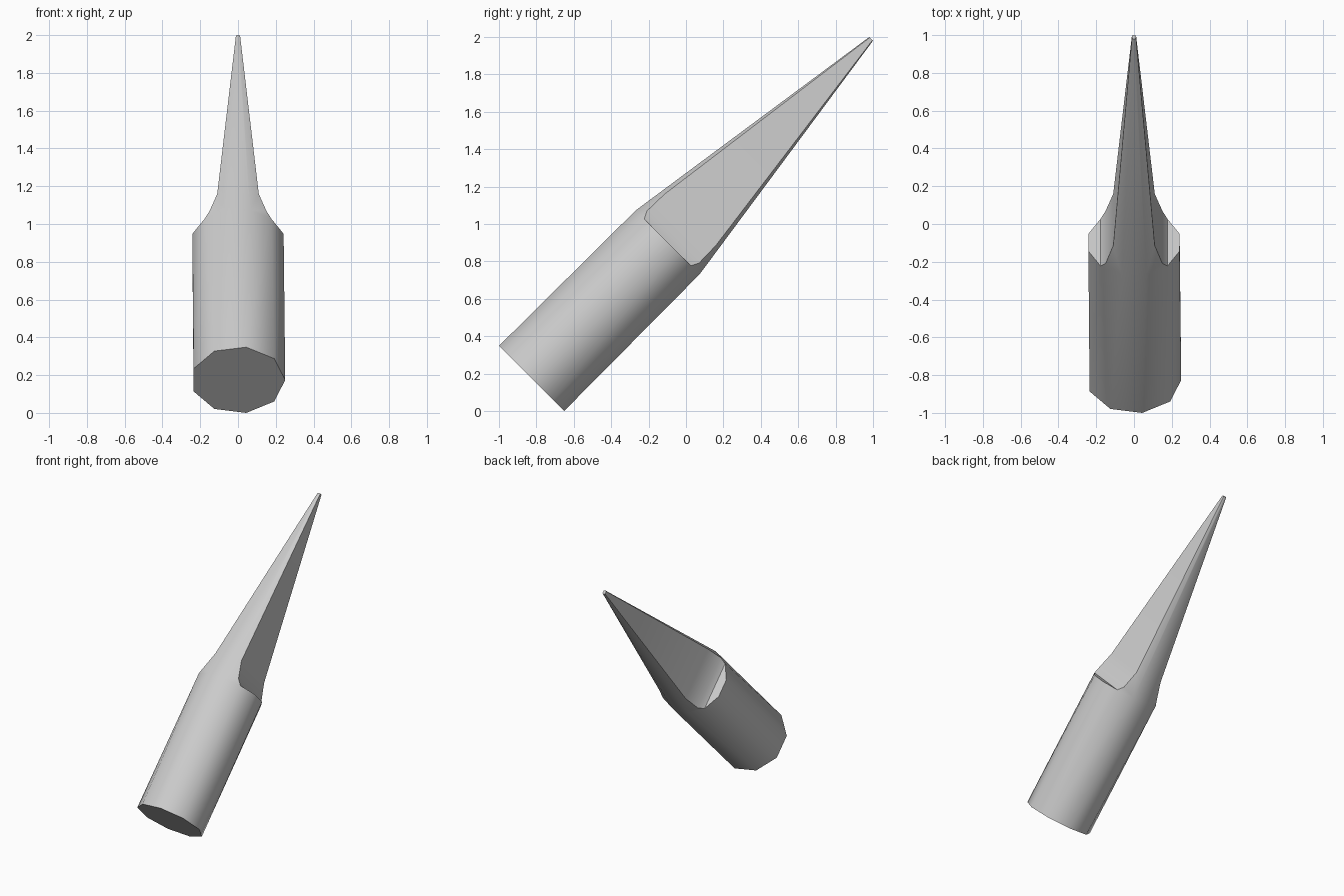
import bpy, bmesh, math
from mathutils import Vector

if "Cube" in bpy.data.objects:
    bpy.data.objects.remove(bpy.data.objects["Cube"])

R, RIM, TIP = 0.25, 1.03, 2.568      # radius, end of shaft and end of spike along the axis
BASE = Vector((0, -0.826, 0.174))
AXIS = Vector((0, 1, 1)).normalized()
UP = Vector((0, -1, 1)).normalized()

bm = bmesh.new()


def vert(x, t, s):
    return bm.verts.new(BASE + Vector((x, 0, 0)) + UP * t + AXIS * s)


def ring(n, start, s):
    out = []
    for i in range(n):
        a = math.radians(start + 360 * i / n)
        out.append((a, vert(R * math.cos(a), R * math.sin(a), s)))
    return out


# shaft: nine-sided foot lofted to a twelve-sided rim
foot, rim = ring(9, 0, 0), ring(12, 15, RIM)
bm.faces.new([v for _, v in reversed(foot)])
i = j = 0
while i < 9 or j < 12:
    f, r = foot[i % 9][1], rim[j % 12][1]
    if j == 12 or (i < 9 and (i + 0.5) / 9 <= (j + 1) / 12):
        bm.faces.new((f, foot[(i + 1) % 9][1], r))
        i += 1
    else:
        bm.faces.new((f, rim[(j + 1) % 12][1], r))
        j += 1

# spike: one set of points per quadrant, keyed by the signs of x and t
quad = {}
for sx in (1, -1):
    for st in (1, -1):
        def on_rim(deg):
            a = math.radians(deg)
            p = BASE + Vector((sx * R * math.cos(a), 0, 0)) + UP * st * R * math.sin(a) + AXIS * RIM
            return min((v for _, v in rim), key=lambda v: (v.co - p).length)
        quad[sx, st] = dict(
            r15=on_rim(15), r45=on_rim(45), r75=on_rim(75),
            a=vert(sx * 0.15, st * 0.197, 1.07), b=vert(sx * 0.11, st * 0.194, 1.2),
            e=vert(sx * 0.011, st * 0.010, TIP), t=vert(sx * 0.004, st * 0.014, TIP))

for q in quad.values():              # rounded corner strips
    bm.faces.new((q["r45"], q["r75"], q["a"]))
    bm.faces.new((q["a"], q["r75"], q["b"]))
    bm.faces.new((q["b"], q["r75"], q["t"], q["e"]))
for st in (1, -1):                   # top and bottom strips
    p, q = quad[1, st], quad[-1, st]
    bm.faces.new((p["r75"], q["r75"], q["t"], p["t"]))
for sx in (1, -1):                   # shoulder, fillet and flat side
    p, q = quad[sx, 1], quad[sx, -1]
    chain = ("r15", "r45", "a", "b", "e")
    for k, m in zip(chain, chain[1:]):
        bm.faces.new((p[k], q[k], q[m], p[m]))
bm.faces.new([quad[k][n] for k, n in (
    ((1, -1), "e"), ((1, 1), "e"), ((1, 1), "t"), ((-1, 1), "t"),
    ((-1, 1), "e"), ((-1, -1), "e"), ((-1, -1), "t"), ((1, -1), "t"))])

bmesh.ops.recalc_face_normals(bm, faces=bm.faces)
mesh = bpy.data.meshes.new("spike")
bm.to_mesh(mesh)
bm.free()
spike = bpy.data.objects.new("spike", mesh)
bpy.context.collection.objects.link(spike)
bpy.context.view_layer.objects.active = spike
spike.select_set(True)
bpy.ops.object.shade_smooth_by_angle(angle=math.radians(42))
